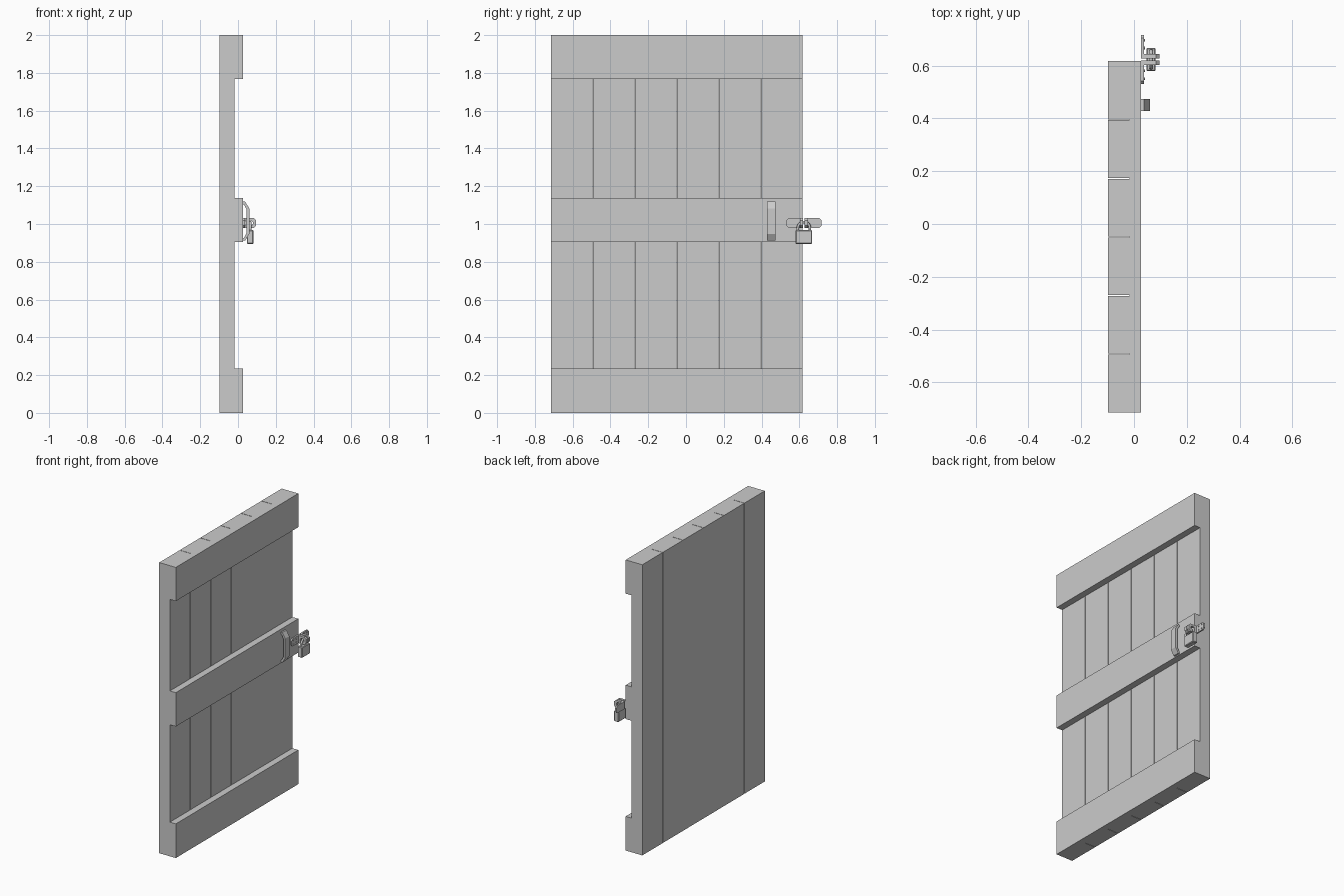
import bpy, bmesh, math
from mathutils import Vector

if "Cube" in bpy.data.objects:
    bpy.data.objects.remove(bpy.data.objects["Cube"])

def finish(bm, name):
    bmesh.ops.recalc_face_normals(bm, faces=bm.faces[:])
    me = bpy.data.meshes.new(name)
    bm.to_mesh(me)
    bm.free()
    ob = bpy.data.objects.new(name, me)
    bpy.context.collection.objects.link(ob)
    return ob

def box(name, lo, hi):
    bm = bmesh.new()
    bmesh.ops.create_cube(bm, size=1)
    for v in bm.verts:
        v.co = Vector([(a + b) / 2 + c * (b - a) for a, b, c in zip(lo, hi, v.co)])
    return finish(bm, name)

def prism(name, pts, to3d, a, b):
    """Extrude a closed 2D profile from depth a to depth b."""
    bm = bmesh.new()
    f = bm.faces.new([bm.verts.new(to3d(u, v, a)) for u, v in pts])
    r = bmesh.ops.extrude_face_region(bm, geom=[f])
    d = Vector(to3d(0, 0, b)) - Vector(to3d(0, 0, a))
    bmesh.ops.translate(bm, vec=d, verts=[g for g in r['geom'] if isinstance(g, bmesh.types.BMVert)])
    return finish(bm, name)

along_y = lambda u, v, d: (u, d, v)   # profile in x-z
along_x = lambda u, v, d: (d, u, v)   # profile in y-z

# six vertical planks with narrow gaps
Y0, Y1, N = -0.715, 0.617, 6
w = (Y1 - Y0) / N
for i in range(N):
    box(f"plank_{i+1}", (-0.099, Y0 + i*w + (0.0015 if i else 0), 0),
        (-0.018, Y0 + (i+1)*w - (0.0015 if i < N-1 else 0), 2))

# three horizontal rails
for name, z0, z1 in (("bottom_rail", 0, 0.235), ("middle_rail", 0.905, 1.138), ("top_rail", 1.768, 2)):
    box(name, (-0.018, Y0, z0), (0.027, Y1, z1))

# bent strip pull handle
prism("handle", [(0.027, 1.118), (0.038, 1.118), (0.06, 1.082), (0.06, 0.948), (0.038, 0.912), (0.027, 0.912),
                 (0.027, 0.926), (0.031, 0.926), (0.046, 0.953), (0.046, 1.077), (0.031, 1.104), (0.027, 1.104)],
      along_y, 0.428, 0.473)

# two mirrored hasp halves: wall plate, projecting eye tab and screws
zc, h, c, yc = 1.005, 0.026, 0.012, 0.624
for side, label in ((-1, "door"), (1, "frame")):
    inner, outer = yc + side*0.004, yc + side*0.093
    e = outer - side*c
    prism(label + "_hasp_plate", [(inner, zc-h), (e, zc-h), (outer, zc-h+c), (outer, zc+h-c),
                                  (e, zc+h), (inner, zc+h)], along_x, 0.027, 0.037)
    tab = prism(label + "_hasp_tab", [(0.027, zc-h), (0.083, zc-h), (0.096, zc-h+c), (0.096, zc+h-c),
                                      (0.083, zc+h), (0.027, zc+h)], along_y, inner, yc + side*0.021)
    # round eye hole for the shackle
    hole = prism(label + "_eye_cutter", [(0.065 + 0.014*math.cos(k*math.pi/8), zc + 0.014*math.sin(k*math.pi/8))
                                         for k in range(16)], along_y, yc - 0.05, yc + 0.05)
    hole.hide_render = True
    hole.hide_set(True)
    m = tab.modifiers.new("eye", 'BOOLEAN')
    m.operation, m.object, m.solver = 'DIFFERENCE', hole, 'EXACT'
    for dy in (0.043, 0.073):
        for dz in (-0.013, 0.013):
            prism(label + "_screw", [(yc + side*dy + 0.005*math.cos(k*math.pi/4), zc + dz + 0.005*math.sin(k*math.pi/4))
                                     for k in range(8)], along_x, 0.036, 0.041)

# padlock body
body = box("padlock_body", (0.047, yc-0.044, 0.895), (0.082, yc+0.044, 0.968))
b = body.modifiers.new("bevel", 'BEVEL')
b.width, b.segments = 0.004, 1

# padlock shackle: arched round bar through both eyes
R, bar = 0.032, 0.007
path = [(-R, 0.96)] + [(-R*math.cos(k*math.pi/10), 0.978 + R*math.sin(k*math.pi/10)) for k in range(11)] + [(R, 0.96)]
cu = bpy.data.curves.new("shackle", 'CURVE')
cu.dimensions = '3D'
cu.bevel_depth, cu.bevel_resolution, cu.use_fill_caps = bar, 2, True
sp = cu.splines.new('POLY')
sp.points.add(len(path) - 1)
for p, (y, z) in zip(sp.points, path):
    p.co = (0.065, yc + y, z, 1)
bpy.context.collection.objects.link(bpy.data.objects.new("padlock_shackle", cu))
